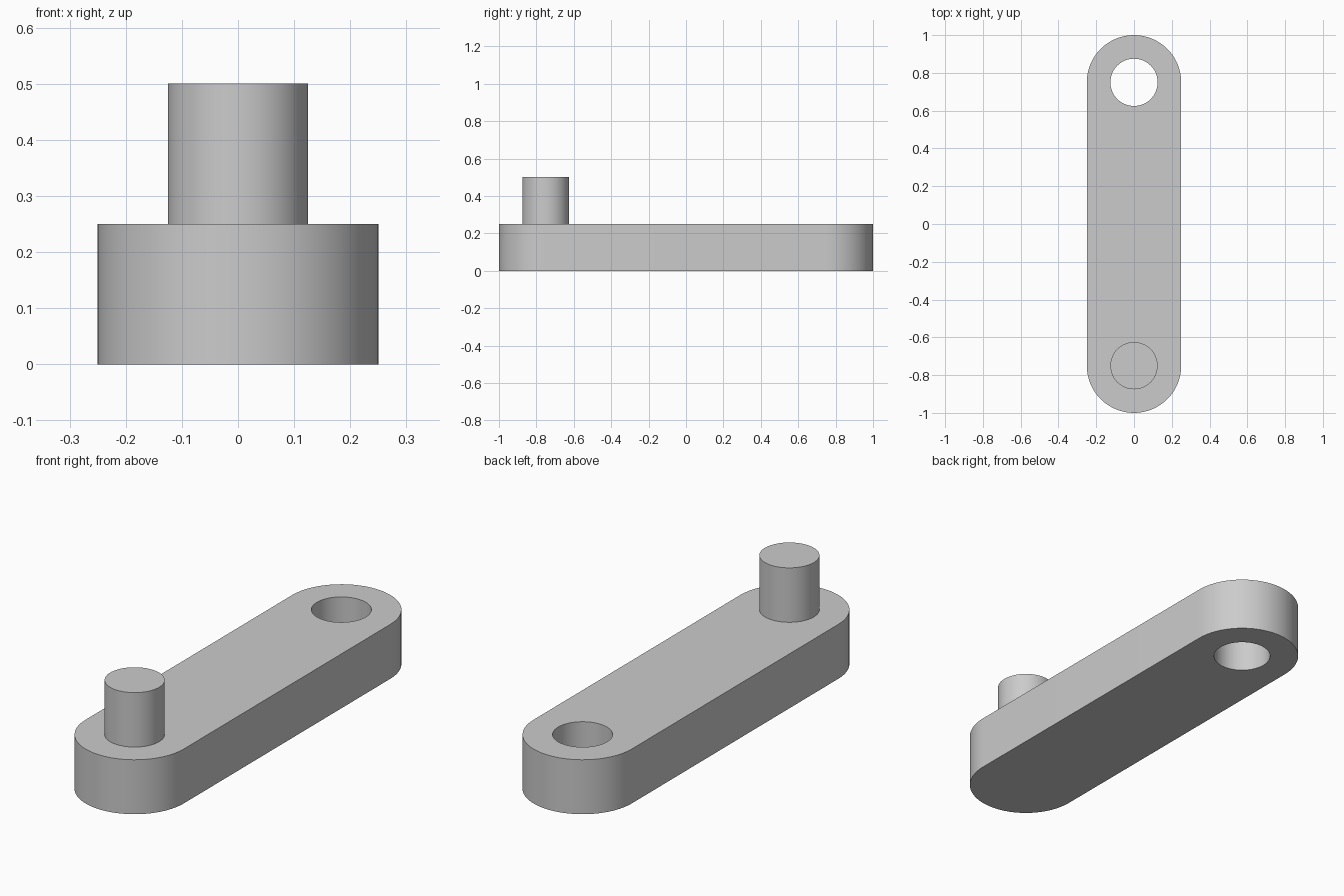
import bpy
import bmesh
from math import pi, sin, cos

cube = bpy.data.objects.get("Cube")
if cube:
    bpy.data.objects.remove(cube, do_unlink=True)

END_Y = 0.75        # distance of each end's centre from the middle
ARM_R = 0.25        # rounded end radius
PIN_R = 0.125       # pin and hole radius
ARM_H = 0.25
PIN_TOP = 0.5
SEGMENTS = 64

grey = bpy.data.materials.new("plain grey")
grey.use_nodes = True
colour = (0.6, 0.6, 0.6, 1)
grey.diffuse_color = colour
grey.node_tree.nodes["Principled BSDF"].inputs["Base Color"].default_value = colour


def arc(radius, centre_y, start, sweep, count):
    """Points along an arc in the ground plane."""
    angles = [start + sweep * i / count for i in range(count)]
    return [(radius * cos(a), centre_y + radius * sin(a)) for a in angles]


def half_end(centre_y, start):
    """Half circle including both of its end points."""
    half = SEGMENTS // 2
    return arc(ARM_R, centre_y, start, pi * (half + 1) / half, half + 1)


def extruded(name, loops, bottom, top):
    """Fill the closed loops as one flat face and raise it into a solid."""
    bm = bmesh.new()
    edges = []
    for loop in loops:
        verts = [bm.verts.new((x, y, bottom)) for x, y in loop]
        edges += [bm.edges.new((v, verts[i - 1])) for i, v in enumerate(verts)]
    bmesh.ops.triangle_fill(bm, use_beauty=True, use_dissolve=False, edges=edges)
    raised = bmesh.ops.extrude_face_region(bm, geom=bm.faces[:], use_keep_orig=True)
    moved = [g for g in raised["geom"] if isinstance(g, bmesh.types.BMVert)]
    bmesh.ops.translate(bm, verts=moved, vec=(0, 0, top - bottom))
    bmesh.ops.recalc_face_normals(bm, faces=bm.faces[:])

    mesh = bpy.data.meshes.new(name)
    bm.to_mesh(mesh)
    bm.free()
    mesh.materials.append(grey)
    obj = bpy.data.objects.new(name, mesh)
    bpy.context.collection.objects.link(obj)
    bpy.ops.object.select_all(action="DESELECT")
    obj.select_set(True)
    bpy.context.view_layer.objects.active = obj
    bpy.ops.object.shade_smooth_by_angle(angle=pi / 6)
    return obj


# Arm with rounded ends and a through hole at the back
outline = half_end(END_Y, 0) + half_end(-END_Y, pi)
hole = arc(PIN_R, END_Y, 0, 2 * pi, SEGMENTS)
extruded("crank_arm", [outline, hole], 0, ARM_H)

# Upright handle pin at the front, seated slightly into the arm
pin = arc(PIN_R, -END_Y, 0, 2 * pi, SEGMENTS)
extruded("handle_pin", [pin], ARM_H - 0.01, PIN_TOP)
